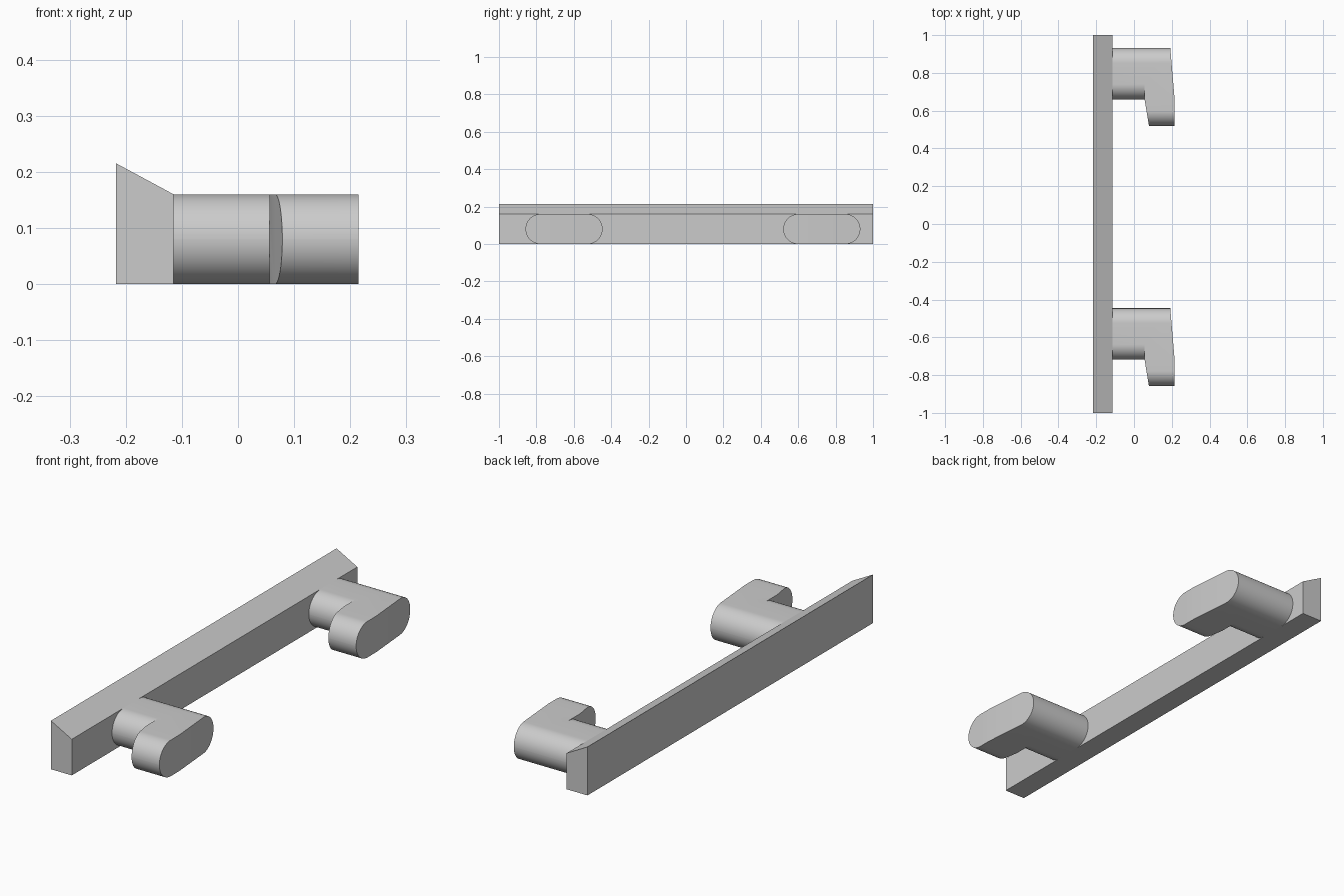
import bpy, bmesh, math

if "Cube" in bpy.data.objects:
    bpy.data.objects.remove(bpy.data.objects["Cube"])

grey = bpy.data.materials.new("light_grey")
grey.diffuse_color = (0.6, 0.6, 0.6, 1)
grey.use_nodes = True
grey.node_tree.nodes["Principled BSDF"].inputs["Base Color"].default_value = grey.diffuse_color
H, R = 0.16, 0.08          # hook height and edge radius
RAIL_X = -0.115            # face of the rail that carries the hooks


def make_object(name, bm):
    bmesh.ops.recalc_face_normals(bm, faces=bm.faces)
    mesh = bpy.data.meshes.new(name)
    bm.to_mesh(mesh)
    bm.free()
    mesh.materials.append(grey)
    obj = bpy.data.objects.new(name, mesh)
    bpy.context.collection.objects.link(obj)
    return obj


def loft(name, rings):
    """Solid joining matching rings of points, closed at both ends."""
    bm = bmesh.new()
    loops = [[bm.verts.new(p) for p in ring] for ring in rings]
    n = len(loops[0])
    for a, b in zip(loops, loops[1:]):
        for i in range(n):
            j = (i + 1) % n
            bm.faces.new((a[i], a[j], b[j], b[i]))
    bm.faces.new(loops[0])
    bm.faces.new(loops[-1])
    return make_object(name, bm)


def rounded_bar(name, y0, y1, inner, outer, bends=()):
    """Round-ended slot in y/z, running in x from inner(y) to outer(y)."""
    steps = 16
    arc = [R - R * math.cos(math.pi / 2 * i / steps) for i in range(steps + 1)]
    ys = sorted([y0 + d for d in arc] + [y1 - d for d in arc] + list(bends))
    rings = []
    for y in ys:
        d = max(y0 + R - y, y - y1 + R, 0)
        h = max(math.sqrt(max(R * R - d * d, 0)), 0.0002)
        a, b = inner(y), outer(y)
        rings.append([(a, y, H / 2 - h), (b, y, H / 2 - h),
                      (b, y, H / 2 + h), (a, y, H / 2 + h)])
    return loft(name, rings)


# Wall rail with a bevelled top
profile = [(-0.217, 0), (RAIL_X, 0), (RAIL_X, H), (-0.217, 0.215)]
loft("rail", [[(x, y, z) for x, z in profile] for y in (-1, 1)])

# Two hooks: a stem out of the rail, ending in a lip with slanted faces
for name, base in (("rear_hook", 0.66), ("front_hook", -0.718)):
    hook = rounded_bar(name, base, base + 0.272,
                       lambda y: RAIL_X, lambda y: 0.12)
    lip = rounded_bar(
        name + "_lip", base - 0.14, base + 0.272,
        lambda y: 0.056 + 0.023 * max(base - y, 0) / 0.14,
        lambda y: 0.215 - 0.023 * max(y - base, 0) / 0.272, (base,))
    # Merge the lip into the stem
    mod = hook.modifiers.new("join_lip", 'BOOLEAN')
    mod.operation = 'UNION'
    mod.solver = 'EXACT'
    mod.object = lip
    bpy.context.view_layer.objects.active = hook
    hook.select_set(True)
    bpy.ops.object.modifier_apply(modifier=mod.name)
    bpy.data.objects.remove(lip)
    bpy.ops.object.shade_smooth_by_angle(angle=math.radians(30))
    hook.select_set(False)
